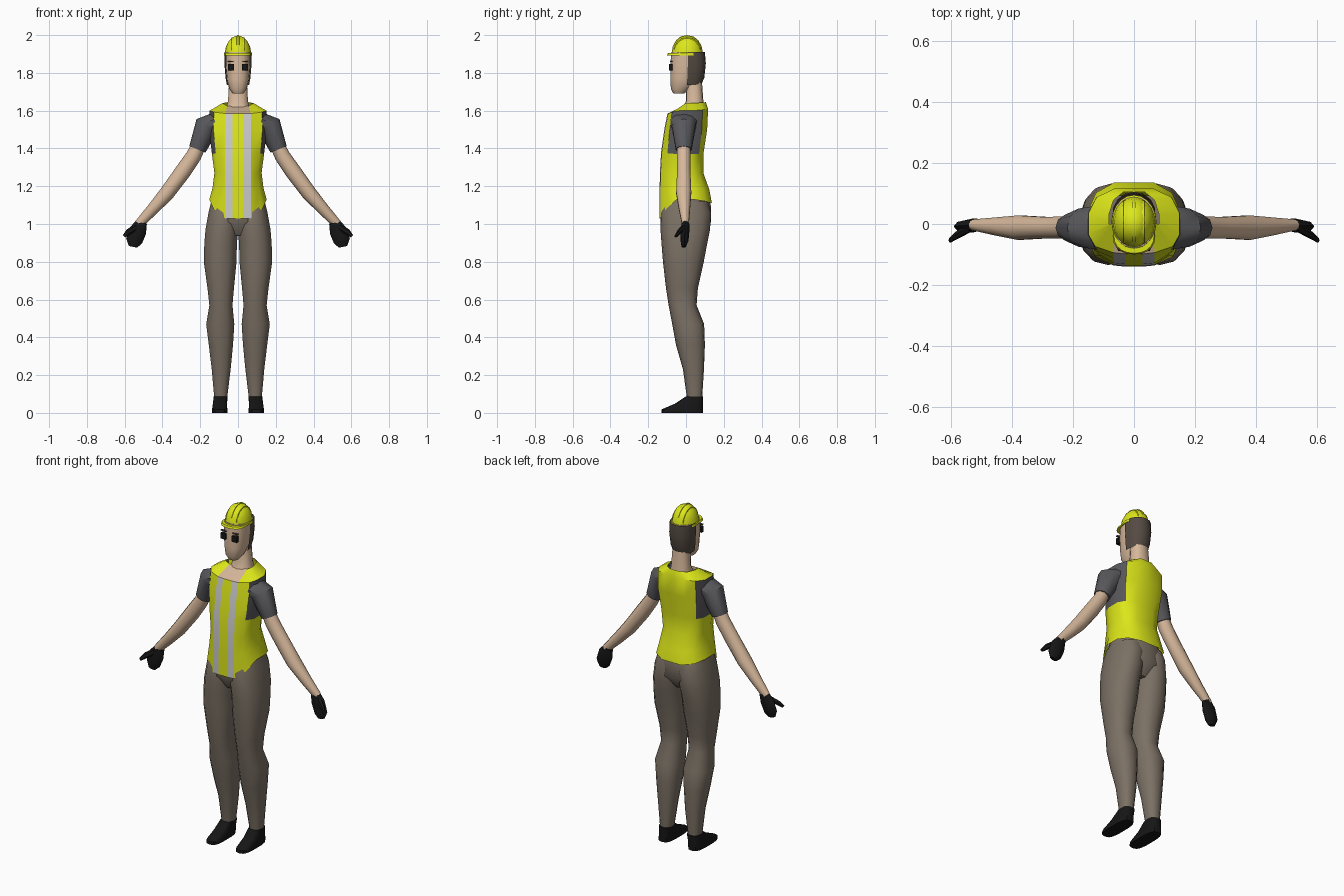
import bpy, bmesh
from math import sin, cos, pi, copysign
from mathutils import Vector

COLORS = {
    "hi_vis": (0.72, 0.80, 0.01, 1), "silver": (0.55, 0.55, 0.55, 1),
    "shirt": (0.10, 0.10, 0.11, 1), "skin": (0.68, 0.48, 0.33, 1),
    "trousers": (0.20, 0.165, 0.13, 1), "hair": (0.09, 0.07, 0.055, 1),
    "black": (0.008, 0.008, 0.008, 1)}
MATS = {}
for key, rgba in COLORS.items():
    MATS[key] = bpy.data.materials.new(key)
    MATS[key].diffuse_color = rgba


def loft(name, rings, color, keep=None, mirror=False, angle=40):
    """Skin a list of equal-length rings; keep(row, col) selects an open patch."""
    bm = bmesh.new()
    rows = [[bm.verts.new(p) for p in r] for r in rings]
    n = len(rows[0])
    for r in range(len(rows) - 1):
        for c in range(n):
            if keep is None or keep(r, c):
                d = (c + 1) % n
                bm.faces.new((rows[r][c], rows[r][d], rows[r + 1][d], rows[r + 1][c]))
    if keep is None:
        bm.faces.new(rows[0][::-1])
        bm.faces.new(rows[-1])
        bmesh.ops.recalc_face_normals(bm, faces=bm.faces)
    bmesh.ops.delete(bm, geom=[v for v in bm.verts if not v.link_faces], context='VERTS')
    me = bpy.data.meshes.new(name)
    bm.to_mesh(me)
    bm.free()
    me.materials.append(MATS[color])
    ob = bpy.data.objects.new(name, me)
    bpy.context.collection.objects.link(ob)
    bpy.ops.object.select_all(action='DESELECT')
    ob.select_set(True)
    bpy.context.view_layer.objects.active = ob
    bpy.ops.object.shade_smooth_by_angle(angle=angle * pi / 180)
    if mirror:
        m = ob.modifiers.new("mirror", 'MIRROR')
        m.use_mirror_merge = False
    return ob


def oval(z, x0, x1, y0, y1, n=14, e=0.85):
    """Horizontal rounded ring; starts at the front and runs towards +x."""
    pts = []
    for i in range(n):
        a = -pi / 2 + 2 * pi * i / n
        u = copysign(abs(cos(a)) ** e, cos(a))
        v = copysign(abs(sin(a)) ** e, sin(a))
        pts.append(Vector(((x0 + x1) / 2 + u * (x1 - x0) / 2,
                           (y0 + y1) / 2 + v * (y1 - y0) / 2, z)))
    return pts


def ovals(rows, **kw):
    """Centred ovals from (z, half width, front, back)."""
    return [oval(z, -w, w, f, b, **kw) for z, w, f, b in rows]


def limb(nodes, n=10):
    """Rings square to a path; nodes are (x, y, z, radius in x-z, radius in y)."""
    cs = [Vector(p[:3]) for p in nodes]
    rings = []
    for i, p in enumerate(nodes):
        t = cs[min(i + 1, len(cs) - 1)] - cs[max(i - 1, 0)]
        side = Vector((-t.z, 0, t.x)).normalized()
        rings.append([cs[i] + side * p[3] * cos(2 * pi * k / n)
                      + Vector((0, p[4] * sin(2 * pi * k / n), 0)) for k in range(n)])
    return rings


def box(name, loc, size, color):
    x, y, z = loc
    a, b, c = (s / 2 for s in size)
    ring = lambda h: [Vector((x + i * a, y + j * b, h)) for i, j in ((-1, -1), (1, -1), (1, 1), (-1, 1))]
    return loft(name, [ring(z - c), ring(z + c)], color, mirror=True)


def torso(zf, zs, zb, w, f, b):
    """Vest cross-section: flat front with stripe columns, flat sides, rounded back."""
    s = min(0.068, 0.7 * w)
    h = [(0, f, zf), (s * 0.42, f, zf), (s, f + 0.004, zf),
         (0.85 * w, f * 0.75, (zf + zs) / 2), (w, f * 0.35, zs), (w, 0.3 * b, zs),
         (0.82 * w, 0.75 * b, (zs + zb) / 2), (0.42 * w, b, zb), (0, b, zb)]
    return [Vector(p) for p in h] + [Vector((-x, y, z)) for x, y, z in h[7:0:-1]]


# Torso: vest, reflective stripes, shirt at the armholes, open neckline
body = [torso(*r) for r in (
    (1.03, 1.13, 1.11, 0.152, -0.14, 0.137), (1.17, 1.19, 1.18, 0.135, -0.14, 0.124),
    (1.27, 1.27, 1.27, 0.125, -0.138, 0.092), (1.38, 1.37, 1.37, 0.138, -0.132, 0.092),
    (1.50, 1.50, 1.50, 0.153, -0.115, 0.112), (1.585, 1.60, 1.61, 0.15, -0.098, 0.117),
    (1.625, 1.64, 1.645, 0.082, 0.0, 0.105))]


def zone(r, c):
    c = min(c, 15 - c)
    if r == 5 and c < 2:
        return "skin"
    if c == 1:
        return "silver"
    return "shirt" if r in (3, 4) and 3 <= c <= 5 else "hi_vis"


for part, col in (("vest", "hi_vis"), ("reflective_stripes", "silver"),
                  ("shirt_sides", "shirt"), ("upper_chest", "skin")):
    loft(part, body, col, keep=lambda r, c, k=col: zone(r, c) == k)

# Trousers
loft("trouser_hips", ovals([(0.94, 0.08, -0.09, 0.08), (1.01, 0.163, -0.134, 0.132),
                            (1.10, 0.149, -0.134, 0.131), (1.18, 0.125, -0.12, 0.11)]), "trousers")
loft("trouser_legs", [oval(*r) for r in (
    (0.085, 0.056, 0.127, 0.004, 0.086), (0.23, 0.038, 0.14, -0.016, 0.095),
    (0.36, 0.025, 0.156, -0.053, 0.10), (0.47, 0.018, 0.17, -0.073, 0.096),
    (0.57, 0.028, 0.153, -0.092, 0.056), (0.66, 0.02, 0.163, -0.106, 0.063),
    (0.80, 0.006, 0.183, -0.122, 0.094), (0.90, 0.004, 0.18, -0.13, 0.113),
    (0.97, -0.005, 0.174, -0.135, 0.127), (1.06, -0.01, 0.158, -0.132, 0.133),
    (1.12, -0.01, 0.143, -0.115, 0.115))], "trousers", mirror=True)

# Shoes
loft("shoes", [oval(*r, e=0.65) for r in (
    (0, 0.056, 0.138, -0.13, 0.09), (0.018, 0.056, 0.138, -0.13, 0.091),
    (0.048, 0.057, 0.134, -0.06, 0.09), (0.088, 0.055, 0.129, 0.0, 0.09))], "black", mirror=True)

# Sleeves, bare arms, gloves
loft("sleeves", limb([(0.12, -0.012, 1.54, 0.05, 0.075), (0.165, -0.012, 1.52, 0.065, 0.066),
                      (0.215, -0.012, 1.395, 0.046, 0.044)]), "shirt", mirror=True)
loft("arms", limb([(0.19, -0.012, 1.45, 0.036, 0.036), (0.235, -0.012, 1.36, 0.041, 0.038),
                   (0.29, -0.012, 1.28, 0.043, 0.037), (0.375, -0.012, 1.165, 0.040, 0.042),
                   (0.45, -0.008, 1.08, 0.032, 0.031), (0.525, -0.003, 1.0, 0.024, 0.019)]),
     "skin", mirror=True)
loft("gloves", limb([(0.508, -0.003, 1.012, 0.028, 0.02), (0.53, -0.005, 0.965, 0.046, 0.023),
                     (0.55, -0.008, 0.91, 0.044, 0.021), (0.556, -0.012, 0.879, 0.022, 0.011)], 8),
     "black", mirror=True)
loft("glove_thumbs", limb([(0.535, -0.01, 0.985, 0.018, 0.016), (0.58, -0.036, 0.958, 0.016, 0.013),
                           (0.603, -0.053, 0.935, 0.009, 0.008)], 6), "black", mirror=True)

# Neck, head and hair
loft("neck", ovals([(1.59, 0.07, -0.03, 0.1), (1.65, 0.054, 0.0, 0.092),
                    (1.76, 0.048, 0.0, 0.084)]), "skin")
loft("head", ovals([(1.69, 0.028, -0.066, -0.01), (1.715, 0.046, -0.08, 0.02),
                    (1.765, 0.06, -0.083, 0.07), (1.84, 0.067, -0.083, 0.09),
                    (1.91, 0.067, -0.078, 0.09)], n=16), "skin")
loft("hair", ovals([(1.735, 0.059, -0.07, 0.08), (1.775, 0.066, -0.083, 0.097),
                    (1.85, 0.072, -0.085, 0.105), (1.91, 0.071, -0.08, 0.1)], n=16),
     "hair", keep=lambda r, c: 4 <= c < 12)

# Dark lenses and eyebrows
box("lenses", (0.037, -0.08, 1.83), (0.032, 0.018, 0.034), "black")
box("eyebrows", (0.038, -0.078, 1.86), (0.034, 0.012, 0.006), "hair")

# Hard hat: dome, peak and crown ridges
loft("hat_dome", ovals([(1.893, 0.074, -0.08, 0.096), (1.905, 0.073, -0.08, 0.095),
                        (1.908, 0.069, -0.076, 0.089), (1.94, 0.064, -0.07, 0.083),
                        (1.968, 0.05, -0.053, 0.066), (1.988, 0.03, -0.03, 0.042),
                        (1.996, 0.01, -0.006, 0.016)], n=20, e=1), "hi_vis")
loft("hat_peak", ovals([(1.892, 0.07, -0.1, 0.02), (1.904, 0.066, -0.096, 0.02)], n=20, e=0.9), "hi_vis")


def ridge(name, x, drop, mirror):
    path = [(-0.068, 1.945), (-0.052, 1.973), (-0.028, 1.993), (0.005, 2.0),
            (0.04, 1.993), (0.065, 1.973), (0.081, 1.945)]
    rings = [[Vector((x + s * 0.006, 0.006 + (y - 0.006) * (1 - 2 * drop), z - drop * 0.4 - d))
              for s, d in ((-1, 0), (1, 0), (1.3, 0.012), (-1.3, 0.012))] for y, z in path]
    loft(name, rings, "hi_vis", mirror=mirror)


ridge("hat_center_ridge", 0, 0, False)
ridge("hat_side_ridges", 0.028, 0.03, True)
